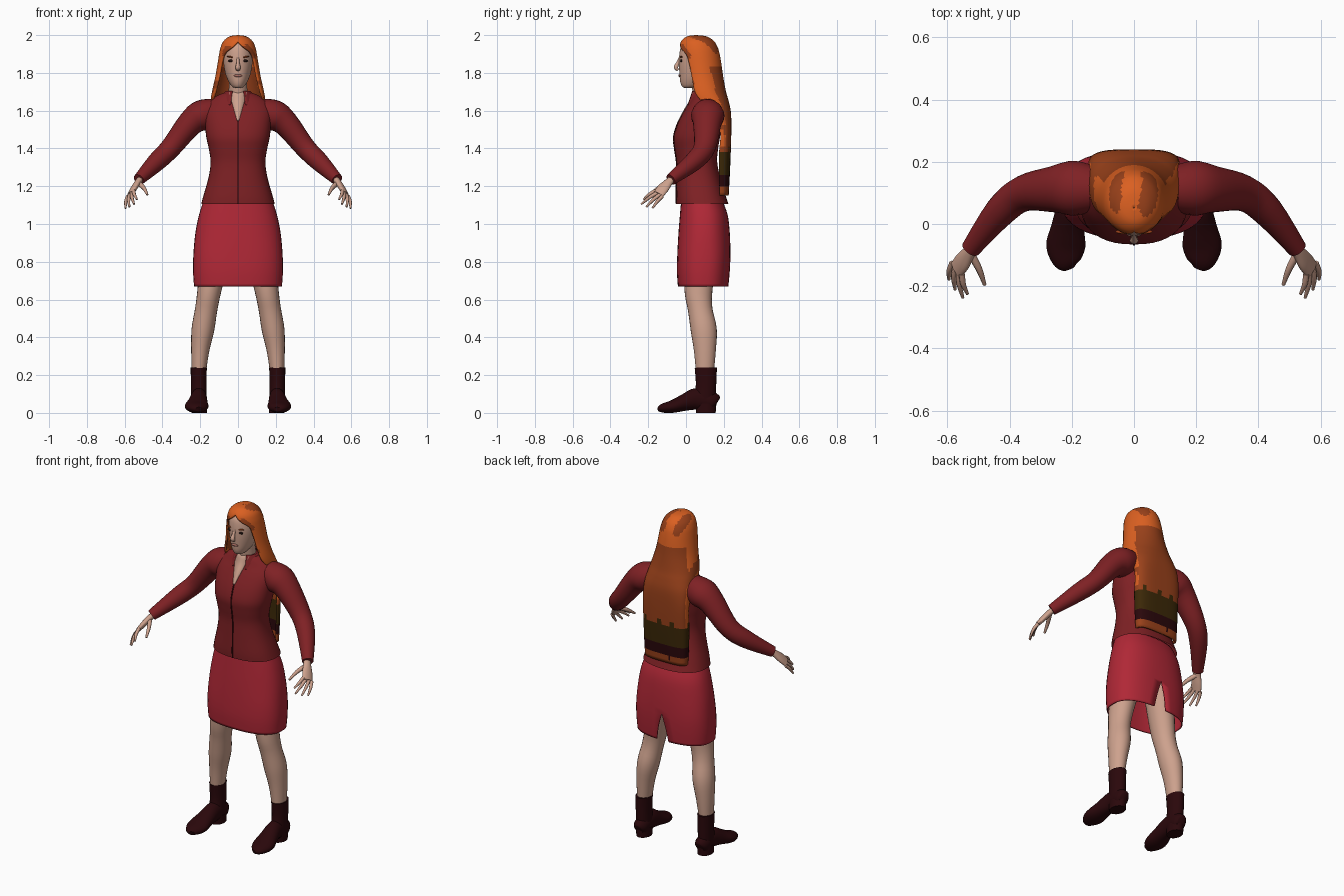
import bpy, bmesh, math
from mathutils import Vector

cube = bpy.data.objects.get("Cube")
if cube:
    bpy.data.objects.remove(cube)


def material(name, *rgb):
    lin = [(c / 255) ** 2.2 for c in rgb] + [1]
    m = bpy.data.materials.new(name)
    m.use_nodes = True
    m.diffuse_color = lin
    m.node_tree.nodes["Principled BSDF"].inputs["Base Color"].default_value = lin
    return m


JACKET = material("dark red cloth", 126, 38, 41)
SEAM = material("seam maroon", 66, 18, 21)
SKIRT = material("crimson cloth", 175, 44, 57)
SKIN = material("skin", 204, 160, 140)
BOOT = material("boot leather", 46, 16, 19)
ORANGE = material("bright orange hair", 218, 96, 38)
RUST = material("rust hair", 152, 67, 32)
OLIVE = material("dark olive hair", 62, 44, 16)
LIPS = material("lips", 165, 108, 98)
DARK = material("eye dark", 38, 26, 24)


def finish(name, bm, mats, angle=50, thickness=0, rule=None):
    """Turn a bmesh into a smooth-shaded object."""
    bmesh.ops.remove_doubles(bm, verts=bm.verts, dist=0.0005)
    bmesh.ops.recalc_face_normals(bm, faces=bm.faces)
    if rule:
        for f in bm.faces:
            f.material_index = rule(f.calc_center_median(), f.normal)
    me = bpy.data.meshes.new(name)
    bm.to_mesh(me)
    bm.free()
    for m in mats:
        me.materials.append(m)
    ob = bpy.data.objects.new(name, me)
    bpy.context.collection.objects.link(ob)
    bpy.ops.object.select_all(action='DESELECT')
    ob.select_set(True)
    bpy.context.view_layer.objects.active = ob
    bpy.ops.object.shade_smooth_by_angle(angle=math.radians(angle))
    if thickness:
        mod = ob.modifiers.new("thickness", 'SOLIDIFY')
        mod.thickness = thickness
    return ob


def smooth_rows(rows, steps=4):
    """Catmull-Rom interpolation of number rows."""
    out = []
    for i in range(len(rows) - 1):
        a, b, c, d = (rows[max(i - 1, 0)], rows[i], rows[i + 1],
                      rows[min(i + 2, len(rows) - 1)])
        for s in range(steps):
            t = s / steps
            out.append([q + t / 2 * (r - p + t * (2 * p - 5 * q + 4 * r - s3
                        + t * (3 * (q - r) + s3 - p)))
                        for p, q, r, s3 in zip(a, b, c, d)])
    return out + [list(rows[-1])]


def skin_rings(bm, rings, closed):
    for a, b in zip(rings, rings[1:]):
        n = len(a)
        for i in range(n if closed else n - 1):
            j = (i + 1) % n
            bm.faces.new((a[i], a[j], b[j], b[i]))


def power(v, e):
    return math.copysign(abs(v) ** e, v)


def shell(name, rows, mats, segs=40, back_open=False, **kw):
    """Stack of horizontal rings: z, half width, front y, back y, gap angle, squareness."""
    bm = bmesh.new()
    rings = []
    for z, w, yf, yb, gap, e in smooth_rows(rows):
        gap = max(gap, 0)
        mid, depth = (yf + yb) / 2, (yb - yf) / 2 * (-1 if back_open else 1)
        angles = [gap + (math.tau - 2 * gap) * i / segs for i in range(segs + 1)]
        rings.append([bm.verts.new((w * power(math.sin(a), e),
                                    mid - depth * power(math.cos(a), e), z)) for a in angles])
    skin_rings(bm, rings, False)
    return finish(name, bm, mats, **kw)


def tube(name, rows, mat, ref=(0, 1, 0), side=1, segs=16, steps=4):
    """Capped tube through points: x, y, z, side radius, depth radius."""
    bm = bmesh.new()
    pts = smooth_rows(rows, steps)
    rings = []
    for i, p in enumerate(pts):
        a, b = pts[max(i - 1, 0)], pts[min(i + 1, len(pts) - 1)]
        t = (Vector(b[:3]) - Vector(a[:3])).normalized()
        u = t.cross(Vector(ref)).normalized()
        v = u.cross(t)
        ring = []
        for k in range(segs):
            ang = math.tau * k / segs
            q = Vector(p[:3]) + u * p[3] * math.cos(ang) + v * p[4] * math.sin(ang)
            ring.append(bm.verts.new((q.x * side, q.y, max(q.z, 0))))
        rings.append(ring)
    skin_rings(bm, rings, True)
    bm.faces.new(rings[0])
    bm.faces.new(rings[-1])
    return finish(name, bm, [mat])


def blob(name, loc, size, mat, tilt=0):
    bm = bmesh.new()
    bmesh.ops.create_uvsphere(bm, u_segments=16, v_segments=8, radius=1)
    bmesh.ops.scale(bm, vec=size, verts=bm.verts)
    ob = finish(name, bm, [mat])
    ob.location = loc
    ob.rotation_euler.y = tilt


# Jacket body, collar
torso = [(1.105, .195, -.05, .225, 0, .85), (1.15, .183, -.052, .21, 0, .85),
         (1.25, .155, -.05, .18, 0, .85), (1.33, .145, -.05, .165, 0, .85),
         (1.4, .155, -.06, .17, 0, .85), (1.46, .168, -.065, .18, 0, .85),
         (1.53, .175, -.045, .19, 0, .85), (1.6, .18, -.01, .2, 0, .9),
         (1.65, .155, .02, .19, 0, 1), (1.685, .1, .035, .16, 0, 1),
         (1.7, .05, .045, .13, 0, 1)]
shell("jacket_body", torso, [JACKET])
shell("jacket_collar", [(1.63, .1, .0, .2, .42, 1), (1.67, .09, .015, .19, .4, 1),
                        (1.705, .065, .025, .16, .5, 1)], [JACKET], thickness=.01)


def front_strip(name, z0, z1, width, mat):
    """Thin plate following the chest line."""
    bm = bmesh.new()
    rows = [r for r in smooth_rows(torso, 8) if z0 <= r[0] <= z1]
    rings = [[bm.verts.new((s * width(r[0]), r[2] - .004, r[0])) for s in (-1, 0, 1)]
             for r in rows]
    skin_rings(bm, rings, False)
    finish(name, bm, [mat], thickness=.004)


front_strip("jacket_seam", 1.1, 1.55, lambda z: .003, SEAM)
front_strip("neckline_skin", 1.54, 1.7, lambda z: .003 + (z - 1.54) * .28, SKIN)

# Skirt with a slit at the centre back
shell("skirt", [(.67, .233, -.043, .225, .11, .8), (.75, .238, -.048, .232, .06, .8),
                (.84, .236, -.046, .235, 0, .8), (.95, .226, -.04, .232, 0, .85),
                (1.05, .206, -.032, .22, 0, .85), (1.13, .18, -.025, .19, 0, .85)],
      [SKIRT], back_open=True, thickness=.006)

# Head, neck and face
shell("head", [(1.72, .004, .0, .03, 0, 1), (1.725, .028, -.018, .06, 0, 1),
               (1.75, .048, -.03, .11, 0, 1), (1.79, .065, -.034, .14, 0, 1),
               (1.84, .075, -.037, .15, 0, 1), (1.89, .078, -.036, .155, 0, 1),
               (1.94, .07, -.025, .15, 0, 1), (1.975, .035, .01, .1, 0, 1)], [SKIN])
tube("neck", [(0, .1, 1.6, .055, .055), (0, .09, 1.68, .05, .052),
              (0, .075, 1.77, .048, .05)], SKIN)
tube("nose", [(0, -.03, 1.88, .007, .008), (0, -.044, 1.85, .009, .01),
              (0, -.053, 1.828, .014, .012), (0, -.042, 1.815, .01, .007)], SKIN, segs=10)
blob("lips", (0, -.034, 1.785), (.024, .007, .007), LIPS)
for side, label in ((1, "left"), (-1, "right")):
    blob(label + "_eye", (side * .036, -.025, 1.864), (.017, .006, .007), DARK)
    blob(label + "_brow", (side * .037, -.025, 1.884), (.022, .007, .004), RUST, -side * .15)


# Long hair: cap, sides of the face, then a flat fall down the back
def hair_colour(c, n):
    wave = math.sin(c.x * 55 + c.z * 9) + math.sin(c.z * 47 + c.y * 30)
    if c.z < 1.2:
        return 3 if wave > .6 else 1
    if c.z < 1.25:
        return 3
    if c.z < 1.39 + .008 * math.sin(c.x * 70):
        return 2
    if c.z < 1.84 and n.y > .5:
        return 1
    return 1 if wave > .9 else 0


shell("hair", [(2.0, .002, .05, .054, 0, 1), (1.993, .045, .005, .11, 0, 1),
               (1.968, .077, -.025, .148, 0, 1), (1.935, .092, -.036, .168, .35, 1),
               (1.9, .1, -.038, .178, .85, 1), (1.85, .108, -.035, .187, 1, 1),
               (1.78, .12, -.026, .197, 1.05, 1), (1.7, .138, -.01, .212, 1.1, .9),
               (1.65, .145, .02, .226, 1.25, .8), (1.59, .148, .08, .238, 1.5, .7),
               (1.5, .147, .12, .24, 1.57, .6), (1.38, .146, .115, .237, 1.57, .6),
               (1.26, .143, .12, .232, 1.57, .6), (1.15, .138, .13, .226, 1.57, .6)],
      [ORANGE, RUST, OLIVE, BOOT], segs=48, thickness=.012, rule=hair_colour)

# Limbs, mirrored
PALM_UP = (.84, -.12, .67)
INDEX, PINKY = Vector((.553, -.16, 1.177)), Vector((.583, -.125, 1.147))
TIPS = [(.535, -.225, 1.13), (.55, -.237, 1.105), (.575, -.21, 1.09), (.595, -.178, 1.083)]
for side, label in ((1, "left"), (-1, "right")):
    tube(label + "_sleeve",
         [(.1, .11, 1.6, .065, .065), (.19, .115, 1.575, .082, .088),
          (.255, .112, 1.53, .068, .075), (.355, .098, 1.405, .055, .058),
          (.43, .04, 1.33, .05, .05), (.525, -.08, 1.235, .031, .031)],
         JACKET, side=side, segs=24)
    tube(label + "_palm",
         [(.505, -.06, 1.25, .02, .018), (.527, -.088, 1.225, .022, .017),
          (.55, -.12, 1.19, .032, .016), (.57, -.146, 1.158, .031, .012)],
         SKIN, PALM_UP, side)
    for k, tip in enumerate(TIPS):
        base, tip = INDEX.lerp(PINKY, k / 3), Vector(tip)
        knuckle = base.lerp(tip, .5) + Vector(PALM_UP) * .006
        tube(f"{label}_finger_{k + 1}",
             [(*base, .01, .01), (*knuckle, .009, .009), (*tip, .005, .005)],
             SKIN, PALM_UP, side, 8)
    tube(label + "_thumb",
         [(.525, -.095, 1.215, .014, .013), (.498, -.145, 1.19, .011, .011),
          (.48, -.195, 1.155, .006, .006)], SKIN, PALM_UP, side, 8)
    tube(label + "_leg",
         [(.11, .08, .9, .085, .09), (.15, .066, .66, .064, .075),
          (.168, .075, .55, .059, .065), (.186, .094, .44, .06, .069),
          (.2, .1, .33, .048, .058), (.208, .1, .2, .036, .046)],
         SKIN, side=side, segs=24)
    tube(label + "_boot_shaft",
         [(.208, .105, .24, .043, .059), (.208, .106, .15, .041, .054),
          (.207, .1, .07, .041, .058)], BOOT, side=side, segs=20)
    tube(label + "_boot_foot",
         [(.206, .162, .05, .026, .035), (.206, .14, .06, .041, .05),
          (.207, .06, .074, .043, .058), (.213, -.01, .054, .053, .044),
          (.219, -.07, .034, .063, .034), (.216, -.12, .025, .046, .025),
          (.209, -.143, .018, .02, .013)], BOOT, (0, 0, 1), side, 20)
    tube(label + "_boot_heel",
         [(.206, .105, 0, .041, .052), (.206, .105, .05, .042, .056)],
         BOOT, side=side, segs=20, steps=1)
